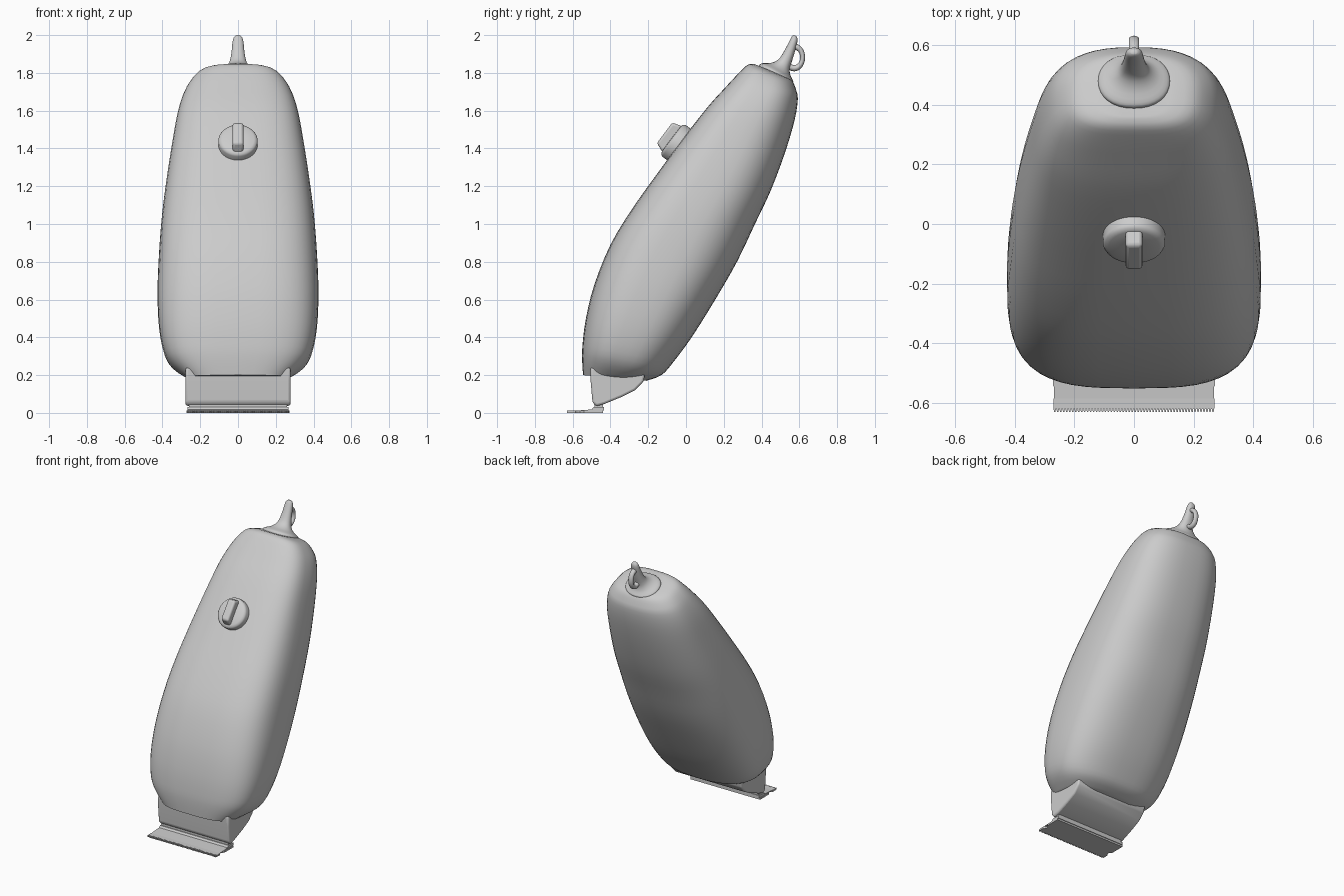
import bpy, bmesh, math
from mathutils import Vector, Matrix

if "Cube" in bpy.data.objects:
    bpy.data.objects.remove(bpy.data.objects["Cube"])


def finish(name, bm, angle=40, bevel=0):
    bmesh.ops.recalc_face_normals(bm, faces=bm.faces)
    me = bpy.data.meshes.new(name)
    bm.to_mesh(me)
    bm.free()
    ob = bpy.data.objects.new(name, me)
    bpy.context.collection.objects.link(ob)
    if bevel:
        m = ob.modifiers.new("bevel", 'BEVEL')
        m.width, m.segments, m.limit_method = bevel, 3, 'ANGLE'
    bpy.ops.object.select_all(action='DESELECT')
    ob.select_set(True)
    bpy.context.view_layer.objects.active = ob
    bpy.ops.object.shade_smooth_by_angle(angle=math.radians(angle))
    return ob


def spline(rows, steps):
    # Catmull-Rom through rows of numbers
    out = []
    for i in range(len(rows) - 1):
        p = [rows[max(i - 1, 0)], rows[i], rows[i + 1], rows[min(i + 2, len(rows) - 1)]]
        for s in range(steps):
            t = s / steps
            out.append([0.5 * (2 * b + (c - a) * t + (2 * a - 5 * b + 4 * c - d) * t * t
                               + (3 * b - a - 3 * c + d) * t ** 3) for a, b, c, d in zip(*p)])
    return out + [list(rows[-1])]


def loft(name, rows, e_front, e_back, n=48, steps=3, angle=40):
    # each row: front y, front z, back y, back z, half width
    bm = bmesh.new()
    rings = []
    for yf, zf, yb, zb, w in spline(rows, steps):
        ring = []
        for k in range(n):
            a = 2 * math.pi * k / n
            c, s = math.cos(a), math.sin(a)
            e = 2 / (e_front if c > 0 else e_back)
            u = math.copysign(abs(c) ** e, c)
            v = math.copysign(abs(s) ** e, s)
            ring.append(bm.verts.new((w * v, (yf + yb) / 2 + (yf - yb) / 2 * u,
                                      (zf + zb) / 2 + (zf - zb) / 2 * u)))
        rings.append(ring)
    for r, q in zip(rings, rings[1:]):
        for k in range(n):
            bm.faces.new((r[k], r[(k + 1) % n], q[(k + 1) % n], q[k]))
    bm.faces.new(rings[0])
    bm.faces.new(rings[-1])
    return finish(name, bm, angle)


def prism(name, pts, offset, bevel=0):
    bm = bmesh.new()
    f = bm.faces.new([bm.verts.new(p) for p in pts])
    g = bmesh.ops.extrude_face_region(bm, geom=[f])
    bmesh.ops.translate(bm, vec=offset, verts=[v for v in g['geom'] if isinstance(v, bmesh.types.BMVert)])
    return finish(name, bm, 35, bevel)


# main housing
loft("body", [
    (-.545, .20, -.21, .17, .27), (-.55, .28, -.13, .20, .345),
    (-.548, .36, -.07, .265, .39), (-.53, .50, .03, .40, .418),
    (-.485, .68, .155, .60, .426), (-.40, .89, .27, .80, .418),
    (-.285, 1.08, .365, 1.0, .403), (-.15, 1.27, .45, 1.18, .38),
    (-.01, 1.46, .525, 1.38, .35), (.115, 1.62, .575, 1.55, .32),
    (.21, 1.725, .592, 1.66, .285), (.28, 1.80, .583, 1.71, .245),
    (.325, 1.842, .567, 1.75, .195), (.36, 1.848, .55, 1.768, .12)], 3.2, 2.5)

# blade carrier under the housing
head = [(-.507, .24), (-.505, .17), (-.495, .055), (-.475, .035), (-.43, .048),
        (-.34, .085), (-.27, .12), (-.225, .165), (-.21, .24)]
prism("blade_head", [(-.278, y, z) for y, z in head], (.556, 0, 0), .012)

# lower blade with fine teeth
teeth = 54
edge = []
for i in range(teeth):
    x = -.27 + .54 * i / teeth
    p = .54 / teeth
    edge += [(x, -.617), (x + p * .25, -.63), (x + p * .65, -.63), (x + p * .9, -.617)]
outline = edge + [(.27, -.617), (.27, -.585), (.258, -.572), (.255, -.56), (.272, -.54),
                  (.272, -.44), (-.272, -.44), (-.272, -.54), (-.255, -.56),
                  (-.258, -.572), (-.27, -.585)]
prism("lower_blade", [(x, y, 0) for x, y in outline], (0, 0, .012))

# moving blade and its spacer
prism("upper_blade", [(-.268, y, z) for y, z in
      [(-.585, .012), (-.50, .018), (-.49, .03), (-.435, .03), (-.435, .012)]], (.536, 0, 0))
prism("blade_spacer", [(-.26, y, z) for y, z in
      [(-.485, .025), (-.485, .06), (-.44, .06), (-.44, .025)]], (.52, 0, 0))

# dial on the front: disc plus finger grip, set square to the sloping face
n, u = Vector((0, -.8, .6)), Vector((0, .6, .8))
frame = Matrix.Translation((0, -.05, 1.43)) @ Matrix((Vector((1, 0, 0)), u, n)).transposed().to_4x4()
bm = bmesh.new()
prof = [(.104, -.04), (.104, .018), (.098, .028), (.085, .034), (.04, .036)]
rings = [[bm.verts.new((r * math.cos(k * math.pi / 20), r * math.sin(k * math.pi / 20), h))
          for k in range(40)] for r, h in prof]
for a, b in zip(rings, rings[1:]):
    for k in range(40):
        bm.faces.new((a[k], a[(k + 1) % 40], b[(k + 1) % 40], b[k]))
bm.faces.new(rings[0])
bm.faces.new(rings[-1])
finish("dial_disc", bm, 50).matrix_world = frame
grip = prism("dial_grip", [(-.028, y, z) for y, z in
             [(-.088, .02), (-.064, .082), (.072, .082), (.09, .02)]], (.056, 0, 0), .012)
grip.matrix_world = frame

# cord collar: flange sweeping up into a narrow tip
loft("cord_collar", [
    (.385, 1.825, .56, 1.735, .115), (.39, 1.843, .568, 1.755, .12),
    (.405, 1.851, .562, 1.768, .11), (.45, 1.853, .552, 1.79, .075),
    (.49, 1.872, .55, 1.825, .048), (.522, 1.92, .57, 1.89, .035),
    (.548, 1.97, .588, 1.955, .029), (.56, 1.992, .59, 1.982, .022),
    (.569, 2.0, .583, 1.996, .01)], 2.2, 2.2, 32, 3, 60)

# hanging loop behind the collar
bpy.ops.mesh.primitive_torus_add(major_radius=.052, minor_radius=.015, major_segments=40,
                                 minor_segments=14, location=(0, .573, 1.882),
                                 rotation=(0, math.pi / 2, 0))
loop = bpy.context.object
loop.name = "hanging_loop"
loop.scale = (1.1, .86, 1.2)
bpy.ops.object.shade_smooth()
